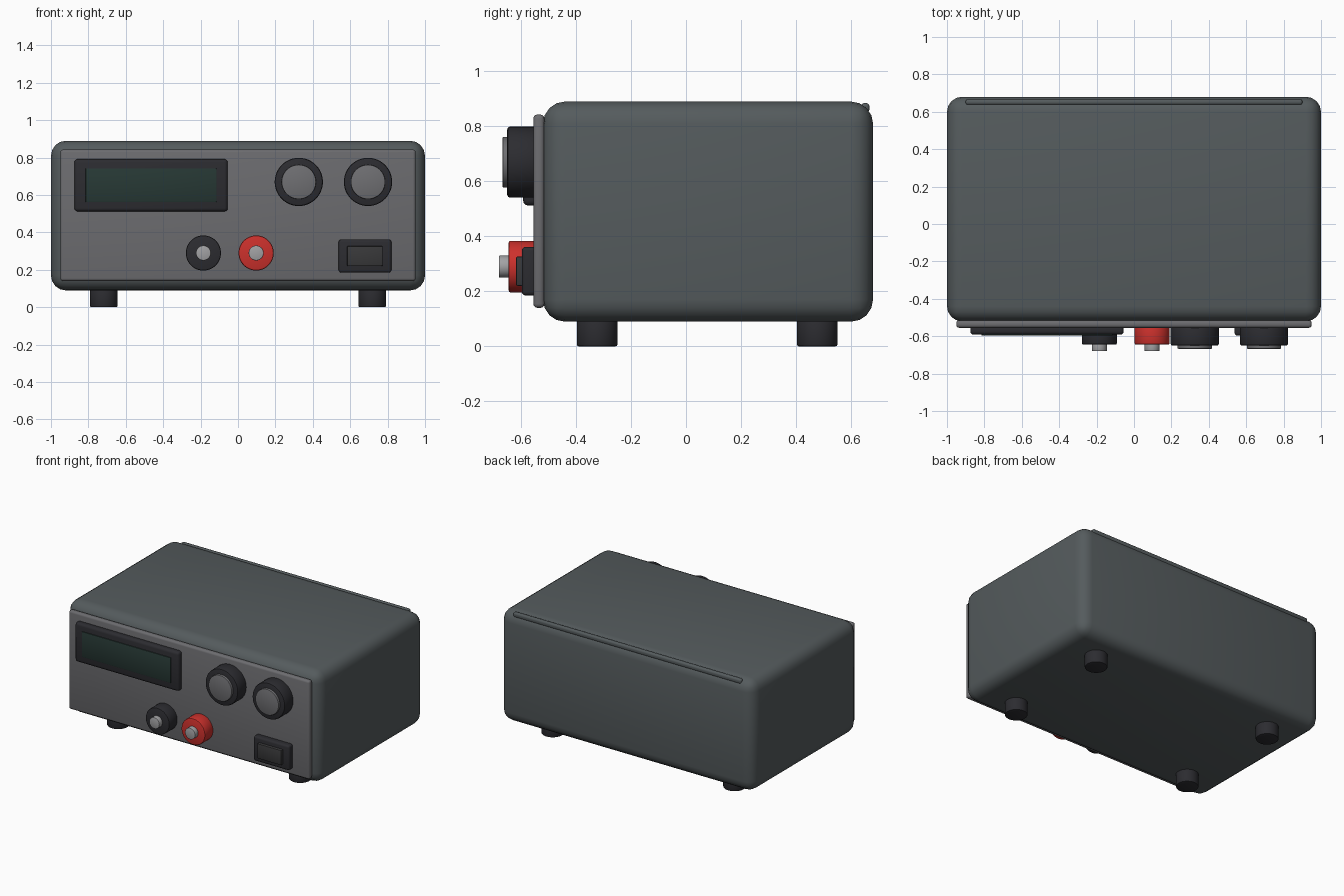
import bpy, math

if "Cube" in bpy.data.objects:
    bpy.data.objects.remove(bpy.data.objects["Cube"])


def material(name, rgb):
    m = bpy.data.materials.new(name)
    m.diffuse_color = (*rgb, 1)
    m.use_nodes = True
    m.node_tree.nodes["Principled BSDF"].inputs["Base Color"].default_value = m.diffuse_color
    return m


CASE = material("case_grey", (0.09, 0.105, 0.11))
PANEL = material("panel_grey", (0.15, 0.15, 0.16))
BLACK = material("black_plastic", (0.025, 0.025, 0.03))
DARK = material("rocker_black", (0.04, 0.04, 0.042))
SCREEN = material("screen_green", (0.02, 0.04, 0.035))
RED = material("red_plastic", (0.6, 0.03, 0.025))
METAL = material("metal", (0.36, 0.36, 0.37))
CAP = material("knob_cap", (0.16, 0.16, 0.17))


def finish(ob, name, mat, bevel, segments):
    ob.name = name
    ob.data.materials.append(mat)
    if bevel:
        mod = ob.modifiers.new("bevel", "BEVEL")
        mod.width, mod.segments = bevel, segments
        mod.limit_method = "ANGLE"
        mod.angle_limit = math.radians(40)
        bpy.ops.object.modifier_apply(modifier=mod.name)
    bpy.ops.object.shade_smooth_by_angle(angle=math.radians(35))
    return ob


def box(name, x, y, z, mat, bevel=0.0, segments=3):
    """Rounded box from (min, max) ranges on each axis."""
    bpy.ops.mesh.primitive_cube_add(size=1, location=[(a + b) / 2 for a, b in (x, y, z)])
    ob = bpy.context.object
    ob.scale = [b - a for a, b in (x, y, z)]
    bpy.ops.object.transform_apply(location=False, rotation=False, scale=True)
    return finish(ob, name, mat, bevel, segments)


def dial(name, x, z, r, y, mat, bevel=0.008):
    """Cylinder along the y axis between y[0] and y[1]."""
    bpy.ops.mesh.primitive_cylinder_add(vertices=48, radius=r, depth=y[1] - y[0],
                                        location=(x, (y[0] + y[1]) / 2, z),
                                        rotation=(math.pi / 2, 0, 0))
    return finish(bpy.context.object, name, mat, bevel, 2)


# Case, front panel and rear top rib
box("case", (-1, 1), (-0.52, 0.68), (0.09, 0.89), CASE, 0.08, 4)
box("front_panel", (-0.95, 0.95), (-0.555, -0.515), (0.14, 0.843), PANEL, 0.015)
box("rear_rib", (-0.9, 0.9), (0.637, 0.667), (0.85, 0.885), CASE, 0.012)

# Display
box("display_bezel", (-0.875, -0.055), (-0.592, -0.54), (0.512, 0.792), BLACK, 0.018)
box("display_screen", (-0.815, -0.115), (-0.597, -0.58), (0.562, 0.743), SCREEN, 0.004, 2)

# Adjustment knobs with light caps
for label, x in (("voltage", 0.325), ("current", 0.695)):
    dial(label + "_knob", x, 0.67, 0.129, (-0.65, -0.545), BLACK, 0.01)
    dial(label + "_knob_cap", x, 0.67, 0.092, (-0.667, -0.64), CAP, 0.004)

# Output terminals with metal pins
for label, x, mat in (("negative", -0.185, BLACK), ("positive", 0.097, RED)):
    dial(label + "_terminal", x, 0.29, 0.094, (-0.645, -0.545), mat)
    dial(label + "_pin", x, 0.29, 0.04, (-0.68, -0.63), METAL, 0.003)

# Power switch
box("switch_frame", (0.538, 0.82), (-0.597, -0.54), (0.185, 0.362), BLACK, 0.014)
box("switch_rocker", (0.583, 0.773), (-0.618, -0.58), (0.22, 0.327), DARK, 0.006, 2)

# Feet
for x in (-0.718, 0.718):
    for y in (-0.323, 0.477):
        bpy.ops.mesh.primitive_cylinder_add(vertices=32, radius=0.074, depth=0.1,
                                            location=(x, y, 0.05))
        finish(bpy.context.object, "foot", BLACK, 0.008, 2)
